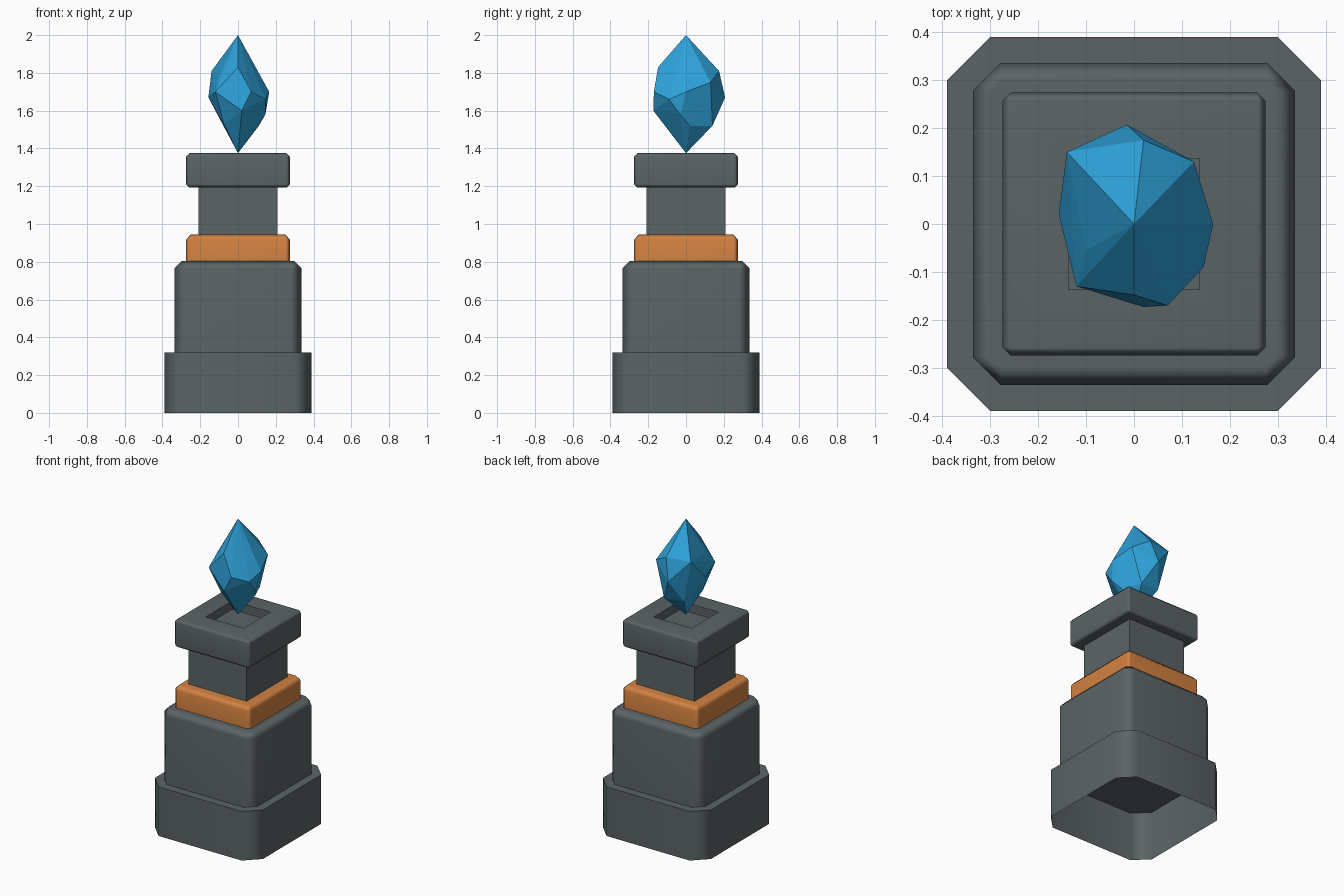
import bpy, bmesh, math

if "Cube" in bpy.data.objects:
    bpy.data.objects.remove(bpy.data.objects["Cube"])


def material(name, rgb):
    m = bpy.data.materials.new(name)
    m.diffuse_color = (*rgb, 1)
    m.use_nodes = True
    m.node_tree.nodes["Principled BSDF"].inputs["Base Color"].default_value = m.diffuse_color
    return m


STONE = material("grey stone", (0.105, 0.127, 0.133))
COPPER = material("orange copper", (0.64, 0.22, 0.052))
CRYSTAL = material("blue crystal", (0.028, 0.36, 0.70))


def finish(name, bm, mat, smooth=True):
    me = bpy.data.meshes.new(name)
    bm.to_mesh(me)
    bm.free()
    me.materials.append(mat)
    ob = bpy.data.objects.new(name, me)
    bpy.context.collection.objects.link(ob)
    if smooth:
        bpy.ops.object.select_all(action='DESELECT')
        ob.select_set(True)
        bpy.context.view_layer.objects.active = ob
        bpy.ops.object.shade_smooth_by_angle(angle=math.radians(50))
        wn = ob.modifiers.new("weighted normals", 'WEIGHTED_NORMAL')
        wn.keep_sharp = True
    return ob


def block(name, mat, levels, bottom=True):
    """Loft square rings with cut corners; levels are (z, half width, corner cut)."""
    bm = bmesh.new()
    rings = []
    for z, h, c in levels:
        k = h - c
        pts = [(k, -h), (h, -k), (h, k), (k, h), (-k, h), (-h, k), (-h, -k), (-k, -h)]
        rings.append([bm.verts.new((x, y, z)) for x, y in pts])
    for a, b in zip(rings, rings[1:]):
        for i in range(8):
            j = (i + 1) % 8
            bm.faces.new((a[i], a[j], b[j], b[i]))
    bm.faces.new(rings[-1])
    if bottom:
        bm.faces.new(rings[0][::-1])
    bmesh.ops.remove_doubles(bm, verts=bm.verts, dist=1e-5)
    return finish(name, bm, mat)


# Hollow base, open underneath
block("base", STONE, [(0, 0.39, 0.09), (0.32, 0.39, 0.09)], bottom=False)
# Main body with bevelled top
block("body", STONE, [(0.32, 0.336, 0.058), (0.765, 0.336, 0.058), (0.803, 0.30, 0.025)])
# Copper collar
block("collar", COPPER, [(0.803, 0.274, 0.02), (0.918, 0.274, 0.02), (0.945, 0.25, 0.008)])
# Plain neck
block("neck", STONE, [(0.945, 0.209, 0), (1.20, 0.209, 0)])
# Cap with a square socket in the top
block("cap", STONE, [(1.193, 0.257, 0), (1.21, 0.274, 0.017), (1.357, 0.274, 0.017),
                     (1.375, 0.257, 0), (1.375, 0.137, 0), (1.32, 0.137, 0)])

# Irregular faceted crystal: hull of two tips and three loose rings
points = [
    (0, 0, 2.0), (0, 0, 1.375),
    (-0.14, 0.15, 1.81), (0.02, 0.175, 1.81), (0.125, 0.13, 1.75),
    (-0.10, -0.055, 1.79), (0, -0.148, 1.83),
    (-0.015, 0.207, 1.67), (-0.157, 0.02, 1.67), (-0.12, -0.13, 1.70),
    (0.07, -0.17, 1.70), (0.145, -0.09, 1.66), (0.165, 0, 1.70),
    (0.02, -0.173, 1.60), (0.145, -0.03, 1.58), (-0.075, -0.07, 1.53),
    (0.11, 0.02, 1.52), (0.06, 0.14, 1.52), (-0.075, 0.13, 1.53),
]
bm = bmesh.new()
for p in points:
    bm.verts.new(p)
bmesh.ops.convex_hull(bm, input=bm.verts)
bmesh.ops.delete(bm, geom=[v for v in bm.verts if not v.link_faces], context='VERTS')
bmesh.ops.recalc_face_normals(bm, faces=bm.faces)
finish("crystal", bm, CRYSTAL, smooth=False)
